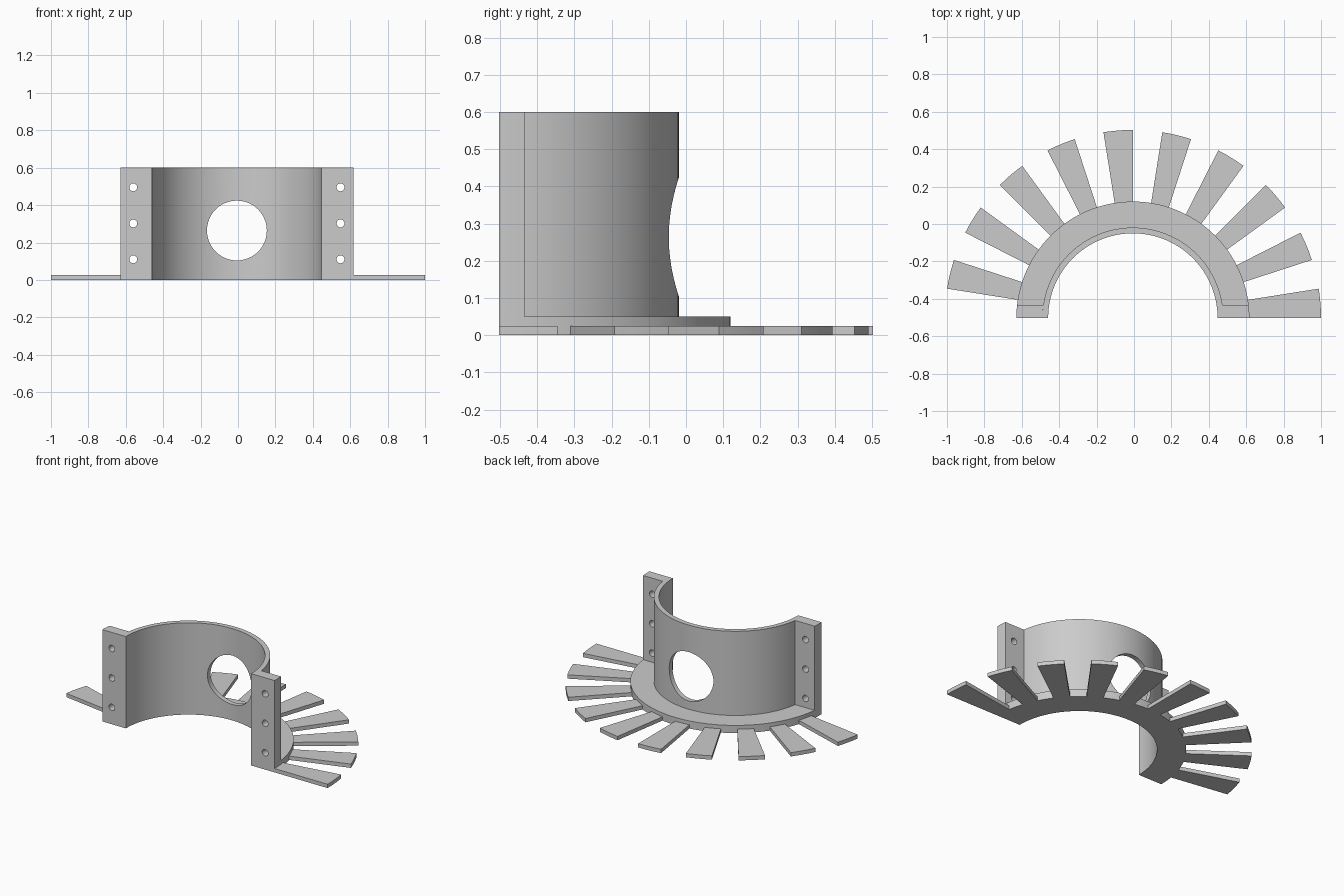
import bpy, bmesh
from math import radians, degrees, asin, cos, sin, pi
from mathutils import Matrix

if "Cube" in bpy.data.objects:
    bpy.data.objects.remove(bpy.data.objects["Cube"], do_unlink=True)

# Centre of all arcs, and the main sizes
CX, CY = -0.006, -0.503
R_IN, R_WALL, R_RING, R_FIN = 0.453, 0.484, 0.623, 1.006
HEIGHT, RING_H, FIN_H, FLANGE_D = 0.6, 0.05, 0.025, 0.069

grey = bpy.data.materials.new("light grey")
grey.use_nodes = True
colour = (0.6, 0.6, 0.6, 1)
grey.diffuse_color = colour
grey.node_tree.nodes["Principled BSDF"].inputs["Base Color"].default_value = colour


def finish(name, bm):
    bmesh.ops.recalc_face_normals(bm, faces=bm.faces)
    mesh = bpy.data.meshes.new(name)
    bm.to_mesh(mesh)
    bm.free()
    mesh.materials.append(grey)
    obj = bpy.data.objects.new(name, mesh)
    bpy.context.collection.objects.link(obj)
    return obj


def sector(name, r0, r1, z0, z1, inner, outer, steps):
    """Curved block; inner and outer are the (start, end) angles of its two arcs."""
    bm = bmesh.new()
    rows = []
    for i in range(steps + 1):
        row = []
        for r, (a, b), z in ((r0, inner, z0), (r1, outer, z0), (r1, outer, z1), (r0, inner, z1)):
            t = radians(a + (b - a) * i / steps)
            row.append(bm.verts.new((CX + r * cos(t), CY + r * sin(t), z)))
        rows.append(row)
    for p, q in zip(rows, rows[1:]):
        for j in range(4):
            k = (j + 1) % 4
            bm.faces.new((p[j], p[k], q[k], q[j]))
    bm.faces.new(rows[0])
    bm.faces.new(rows[-1])
    return finish(name, bm)


def drill(obj, holes):
    """Cut round holes along y; each hole is (x, z, radius)."""
    bm = bmesh.new()
    for x, z, r in holes:
        place = Matrix.Translation((x, CY + 0.3, z)) @ Matrix.Rotation(pi / 2, 4, "X")
        bmesh.ops.create_cone(bm, cap_ends=True, segments=48, radius1=r, radius2=r,
                              depth=1, matrix=place)
    cutter = finish(obj.name + "_cutter", bm)
    cutter.hide_render = True
    mod = obj.modifiers.new("holes", "BOOLEAN")
    mod.operation, mod.solver, mod.object = "DIFFERENCE", "EXACT", cutter
    bpy.context.view_layer.objects.active = obj
    bpy.ops.object.modifier_apply(modifier=mod.name)
    bpy.data.objects.remove(cutter, do_unlink=True)


parts = []

# Half-round wall with a large round opening
wall = sector("half_round_wall", R_IN, R_WALL, 0, HEIGHT, (0, 180), (0, 180), 60)
drill(wall, [(CX, 0.264, 0.16)])
parts.append(wall)

# Base ring around the foot of the wall
parts.append(sector("base_ring", R_WALL, R_RING, 0, RING_H, (0, 180), (0, 180), 60))

# Flat-backed mounting flanges, each with three bolt holes
a_in, a_out = (degrees(asin(FLANGE_D / r)) for r in (R_WALL, R_RING))
for side, name in ((1, "left_flange"), (-1, "right_flange")):
    arcs = [(0, a) if side > 0 else (180, 180 - a) for a in (a_in, a_out)]
    flange = sector(name, R_WALL, R_RING, RING_H, HEIGHT, *arcs, 3)
    drill(flange, [(CX + side * 0.554, z, 0.021) for z in (0.11, 0.302, 0.495)])
    parts.append(flange)

# Ten thin radial fins, evenly spaced
for i in range(10):
    arc = (18 * i, 18 * i + 9)
    parts.append(sector(f"fin_{i + 1}", R_RING, R_FIN, 0, FIN_H, arc, arc, 3))

# Smooth curved faces, keep corners sharp
bpy.ops.object.select_all(action="DESELECT")
for obj in parts:
    obj.select_set(True)
bpy.context.view_layer.objects.active = wall
bpy.ops.object.shade_smooth_by_angle(angle=radians(20))
